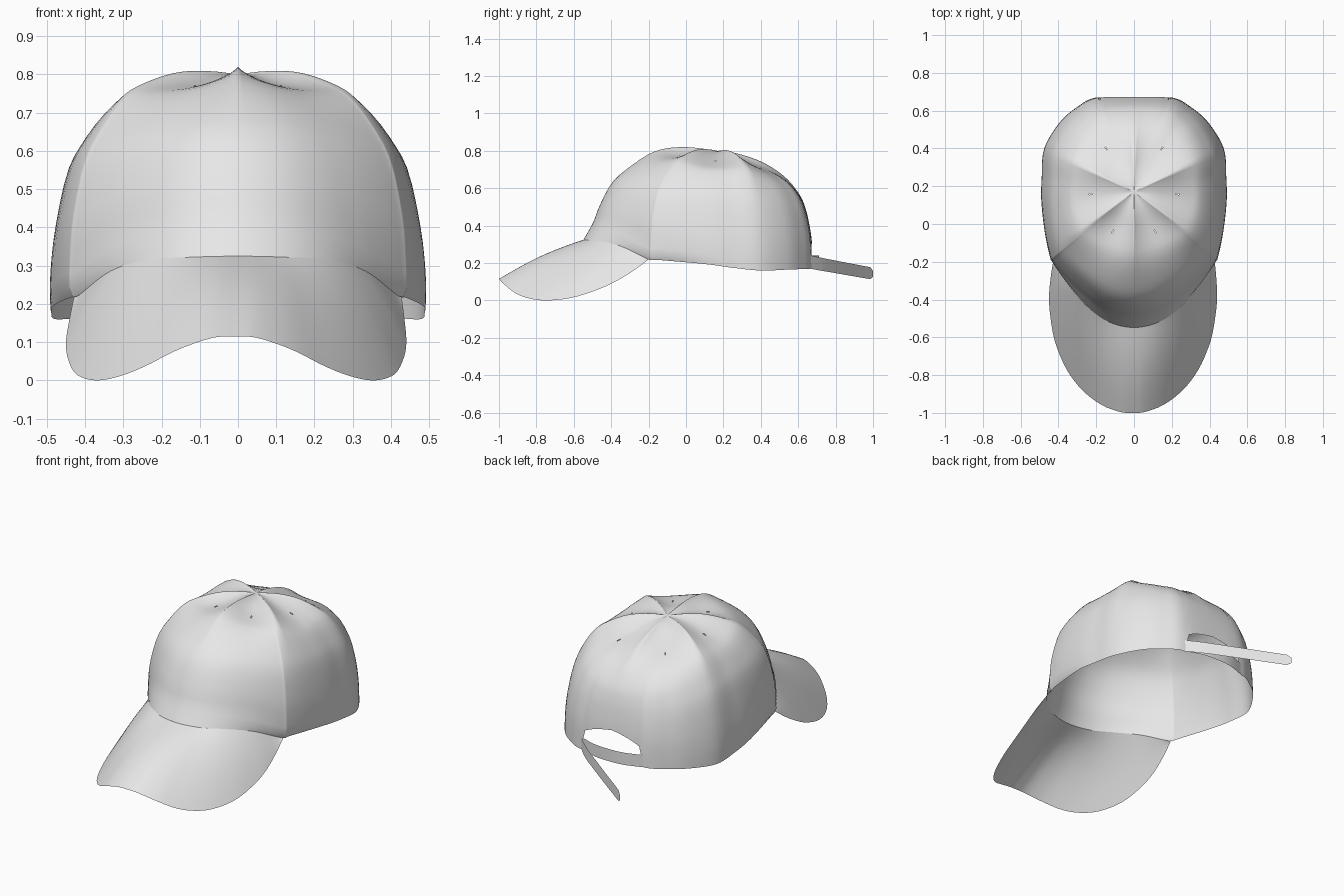
import bpy, bmesh, math
from mathutils import Vector

if "Cube" in bpy.data.objects:
    bpy.data.objects.remove(bpy.data.objects["Cube"])

mat = bpy.data.materials.new("plain_grey")
mat.diffuse_color = (0.8, 0.8, 0.8, 1)
mat.use_nodes = True
mat.node_tree.nodes["Principled BSDF"].inputs["Base Color"].default_value = mat.diffuse_color


def spline(pts, u, closed=False):
    """Catmull-Rom point at parameter u (whole numbers hit the points)."""
    n = len(pts)
    i = math.floor(u) if closed else max(0, min(n - 2, math.floor(u)))
    t = u - i
    a, b, c, d = [Vector(pts[k % n if closed else max(0, min(n - 1, k))])
                  for k in (i - 1, i, i + 1, i + 2)]
    return 0.5 * (2 * b + (c - a) * t + (2 * a - 5 * b + 4 * c - d) * t * t
                  + (3 * b - a - 3 * c + d) * t ** 3)


def finish(name, bm):
    bmesh.ops.recalc_face_normals(bm, faces=bm.faces)
    for f in bm.faces:
        f.smooth = True
    me = bpy.data.meshes.new(name)
    bm.to_mesh(me)
    bm.free()
    me.materials.append(mat)
    ob = bpy.data.objects.new(name, me)
    bpy.context.collection.objects.link(ob)
    return ob


def grid(bm, rows, closed=False):
    vs = [[bm.verts.new(p) for p in r] for r in rows]
    for i in range(len(vs) if closed else len(vs) - 1):
        a, b = vs[i], vs[(i + 1) % len(vs)]
        for j in range(len(a) - 1):
            bm.faces.new((a[j], a[j + 1], b[j + 1], b[j]))
    return vs


# Rim of the crown, right half from front to back, then mirrored to a loop
half = [(0, -.548, .325), (.13, -.52, .322), (.24, -.445, .315), (.335, -.335, .285),
        (.42, -.2, .22), (.438, -.15, .217), (.484, .1, .195), (.488, .25, .175),
        (.475, .4, .16), (.393, .538, .165), (.3, .62, .168), (.2, .67, .17), (0, .678, .17)]
rim = half + [(-x, y, z) for x, y, z in half[-2:0:-1]]

# Crown profiles (distance from apex, height): front, side, back
APEX = Vector((0, .17, .80))
front = [(0, .80), (.08, .812), (.17, .82), (.27, .814), (.36, .787), (.47, .715),
         (.565, .63), (.63, .51), (.665, .42), (.718, .325)]
side = [(0, .80), (.10, .807), (.20, .795), (.30, .75), (.35, .71), (.40, .635),
        (.44, .55), (.472, .40), (.486, .28), (.488, .19)]
back = [(0, .80), (.087, .79), (.23, .743), (.354, .663), (.434, .567), (.467, .49),
        (.486, .41), (.499, .325), (.503, .25), (.505, .17)]


def norm(p):
    (rr, zz) = p[-1]
    return [(r / rr, (z - zz) / (.8 - zz)) for r, z in p]


front, side, back = norm(front), norm(side), norm(back)
SEAMS = [-90, -36, 25.8, 90]


def crown_point(u, t):
    p = spline(rim, u, True)
    dx, dy = p.x, p.y - APEX.y
    R = math.hypot(dx, dy)
    w = (dy / R) ** 2
    r, h = spline(back if dy > 0 else front, t * 9) * w + spline(side, t * 9) * (1 - w)
    ang = math.degrees(math.atan2(dy, abs(dx)))
    # the front side seams bulge outwards above the rim
    r *= 1 + .09 * math.exp(-((ang + 36) / 25) ** 2) * max(0, math.sin(math.pi * t)) ** .5
    # panels sink between the raised seams around the top
    k = 0
    for a, b in zip(SEAMS, SEAMS[1:]):
        if a < ang < b:
            k = math.sin(math.pi * (ang - a) / (b - a)) ** .8
    d = r * R - .22
    sink = .04 * k * math.exp(-(d / (.13 if d < 0 else .2)) ** 2) * (1 - t ** 4)
    return Vector((dx * r, APEX.y + dy * r, p.z + h * (.8 - p.z) - sink))


# Crown with the arched opening at the back
SUB, ROWS = 6, 26
cols = []
for i in range(24 * SUB):
    u = i / SUB
    s = max(0, 1 - abs(u - 12))
    tmax = 1
    if s > 0.01:
        arch = .17 + .16 * s ** .2
        while crown_point(u, tmax).z < arch:
            tmax -= .002
    cols.append([crown_point(u, tmax * j / ROWS) for j in range(1, ROWS + 1)])
bm = bmesh.new()
vs = grid(bm, cols, True)
top = bm.verts.new(APEX)
for i in range(len(vs)):
    bm.faces.new((top, vs[i][0], vs[(i + 1) % len(vs)][0]))

# Six small eyelet holes
spots = [(sx * x, y) for sx in (1, -1) for x, y in ((.12, -.05), (.245, .16), (.13, .385))]
holes = [min(bm.faces, key=lambda f: (f.calc_center_median().xy - Vector(q)).length)
         for q in spots]
bmesh.ops.inset_individual(bm, faces=holes, thickness=.002)
for f in holes:
    c = f.calc_center_median()
    for v in f.verts:
        v.co = c + (v.co - c).normalized() * .009
bmesh.ops.delete(bm, geom=holes, context='FACES')
finish("crown", bm)

# Curved brim lofted from the front rim to its outer edge
edge = [(0, -1, .115), (.06, -.996, .111), (.15, -.965, .08), (.235, -.908, .037),
        (.305, -.835, .01), (.365, -.74, .0), (.415, -.61, .015), (.438, -.48, .055),
        (.445, -.38, .1), (.438, -.28, .16), (.428, -.2, .22)]
outer = [(-x, y, z) for x, y, z in edge[:0:-1]] + edge
rows = []
for i in range(-32, 33):
    f = i / 32
    a, b = spline(rim, 4 * f, True), spline(outer, 10 + 10 * f)
    b.x -= .008 * (1 - f ** 4)
    rows.append([a.lerp(b, j / 12) + Vector((0, 0, .018 * math.sin(math.pi * j / 12) * (1 - f * f)))
                 for j in range(13)])
bm = bmesh.new()
grid(bm, rows)
finish("brim", bm)


# Straps: upright ribbons along a path of (x, y, mid height, half width)
def ribbon(name, path, steps):
    bm = bmesh.new()
    rows = []
    for i in range(steps + 1):
        x, y, z, w = spline(path, (len(path) - 1) * i / steps)
        rows.append([Vector((x, y, z - w)), Vector((x, y, z + w))])
    grid(bm, rows)
    return finish(name, bm)


ribbon("back_strap", [(-.215, .662, .205, .035), (-.1, .702, .205, .035), (0, .711, .205, .035),
                      (.1, .702, .205, .035), (.215, .662, .205, .035)], 20)
ribbon("loose_strap_end", [(.2, .667, .205, .035), (.15, .712, .196, .035), (.1, .75, .189, .034),
                           (-.09, .875, .166, .033), (-.26, .985, .146, .032),
                           (-.28, 1.0, .143, .016)], 5)
